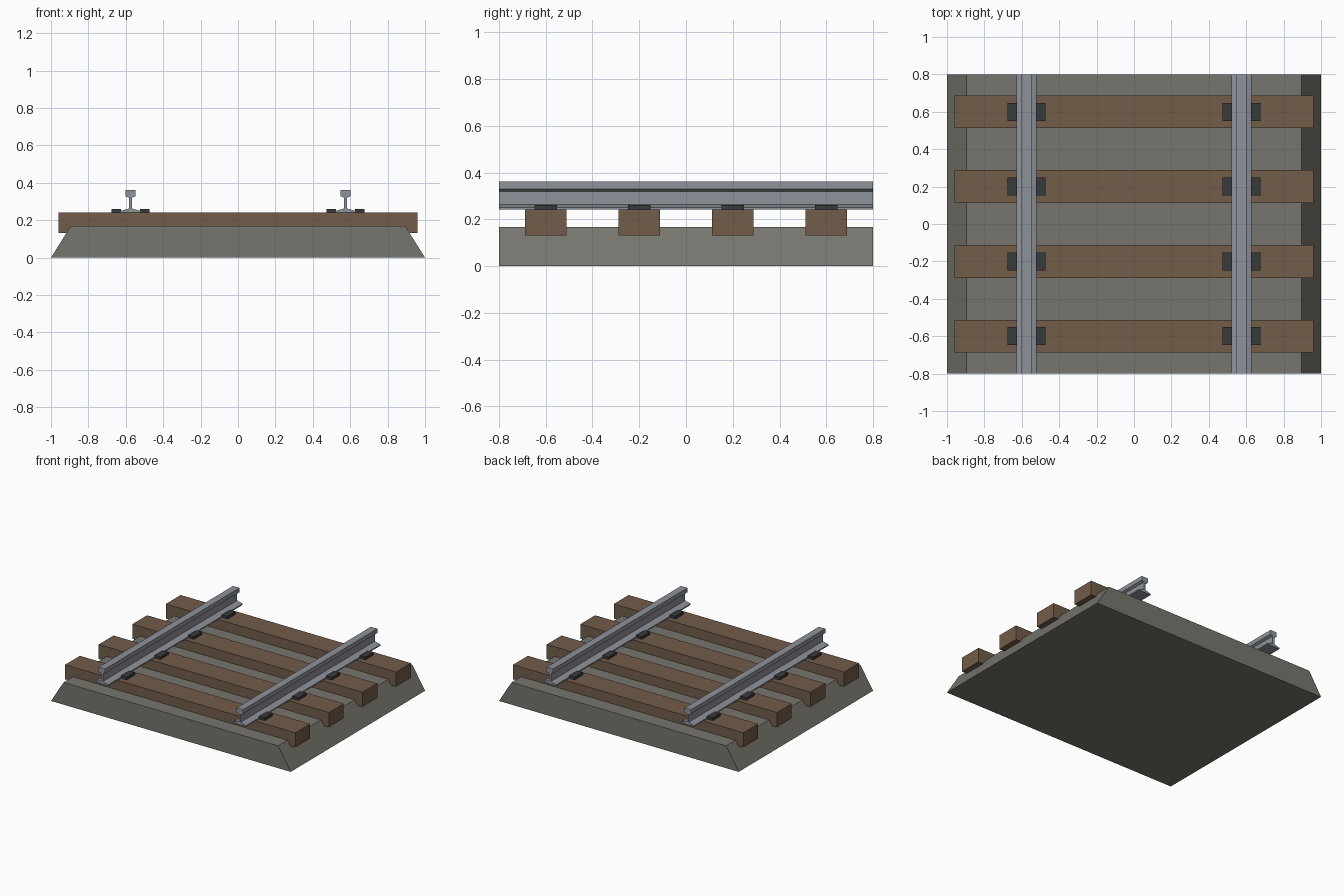
import bpy

cube = bpy.data.objects.get("Cube")
if cube:
    bpy.data.objects.remove(cube, do_unlink=True)


def material(name, r, g, b):
    m = bpy.data.materials.new(name)
    m.use_nodes = True
    m.diffuse_color = (r, g, b, 1)
    m.node_tree.nodes["Principled BSDF"].inputs["Base Color"].default_value = (r, g, b, 1)
    return m


def extrude_profile(name, half, y0, y1, mat, cx=0):
    """Mirror a half profile of (x, z) points about cx and extrude it along y."""
    outline = half + [(-x, z) for x, z in reversed(half)]
    n = len(outline)
    verts = [(cx + x, y, z) for y in (y0, y1) for x, z in outline]
    faces = [tuple(range(n)), tuple(reversed(range(n, 2 * n)))]
    faces += [(i, i + n, (i + 1) % n + n, (i + 1) % n) for i in range(n)]
    mesh = bpy.data.meshes.new(name)
    mesh.from_pydata(verts, [], faces)
    mesh.materials.append(mat)
    obj = bpy.data.objects.new(name, mesh)
    bpy.context.collection.objects.link(obj)
    return obj


def box(name, cx, cy, half_x, half_y, z0, z1, mat):
    return extrude_profile(name, [(half_x, z0), (half_x, z1)], cy - half_y, cy + half_y, mat, cx)


gravel = material("gravel grey", 0.185, 0.178, 0.155)
wood = material("timber brown", 0.168, 0.108, 0.068)
steel = material("rail steel", 0.27, 0.29, 0.325)
iron = material("dark iron", 0.038, 0.041, 0.045)

LENGTH = 0.8
GAUGE = 0.575

# Ballast bed with sloping shoulders
extrude_profile("ballast_bed", [(1, 0), (0.895, 0.168)], -LENGTH, LENGTH, gravel)

# Rail section: foot, web and head
rail_half = [(0.053, 0.241), (0.053, 0.25), (0.008, 0.263),
             (0.008, 0.32), (0.027, 0.329), (0.027, 0.362)]
for side, sx in (("left", 1), ("right", -1)):
    extrude_profile(side + "_rail", rail_half, -LENGTH, LENGTH, steel, sx * GAUGE)

# Sleepers, each with a pair of clips on both rails
for i, y in enumerate((-0.6, -0.2, 0.2, 0.6), 1):
    box(f"sleeper_{i}", 0, y, 0.96, 0.088, 0.131, 0.241, wood)
    for side, sx in (("left", 1), ("right", -1)):
        for place, off in (("inner", -0.076), ("outer", 0.076)):
            box(f"{side}_{place}_clip_{i}", sx * (GAUGE + off), y,
                0.025, 0.048, 0.241, 0.261, iron)
